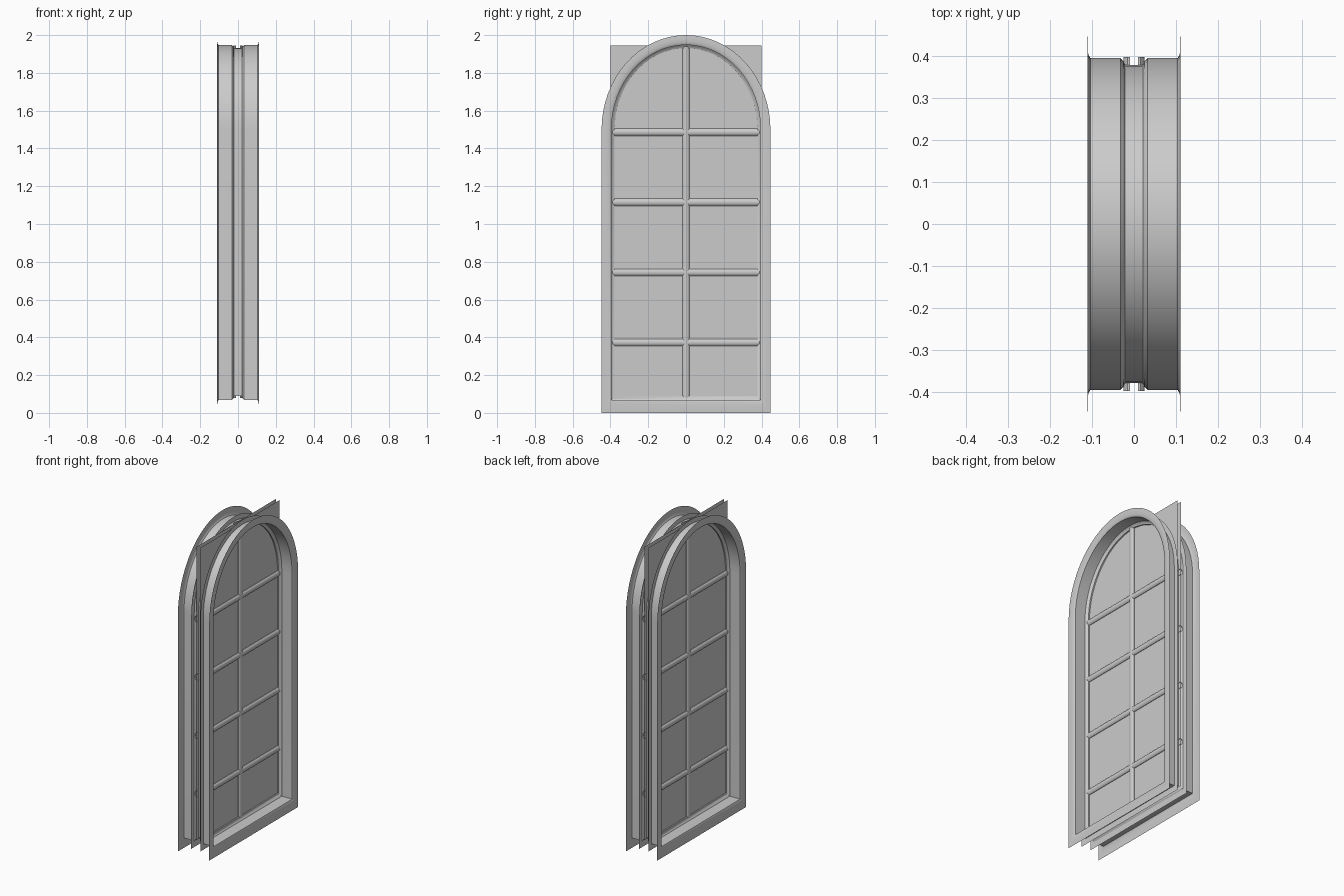
import bpy, bmesh, math

if "Cube" in bpy.data.objects:
    bpy.data.objects.remove(bpy.data.objects["Cube"])

HALF_W, SPRING, RISE = 0.447, 1.5, 0.5
SEG = 32


def finish(name, bm, smooth=True):
    bmesh.ops.recalc_face_normals(bm, faces=bm.faces)
    me = bpy.data.meshes.new(name)
    bm.to_mesh(me)
    bm.free()
    ob = bpy.data.objects.new(name, me)
    bpy.context.collection.objects.link(ob)
    if smooth:
        bpy.ops.object.select_all(action='DESELECT')
        ob.select_set(True)
        bpy.context.view_layer.objects.active = ob
        bpy.ops.object.shade_smooth_by_angle(angle=math.radians(35))
    return ob


def arch_loop(x, d):
    """Arched outline at depth x, inset by d from the outer edge."""
    w, h, z0 = HALF_W - d, RISE - d, 1.3 * d
    pts = [(x, -w, z0), (x, w, z0)]
    for i in range(SEG + 1):
        a = math.pi * i / SEG
        pts.append((x, w * math.cos(a), SPRING + h * math.sin(a)))
    return pts


def arch_sweep(name, profile):
    """Skin a (depth, inset) profile around the arched outline."""
    bm = bmesh.new()
    rings = [[bm.verts.new(p) for p in arch_loop(x, d)] for x, d in profile]
    for a, b in zip(rings, rings[1:]):
        n = len(a)
        for i in range(n):
            j = (i + 1) % n
            bm.faces.new((a[i], a[j], b[j], b[i]))
    return finish(name, bm)


def bar(name, start, end, vertical, side, centre=0.0):
    """Half-round glazing bar on one side of the glass, open at its ends."""
    prof = [(0.010, -0.019), (0.016, -0.019), (0.021, -0.014), (0.025, -0.007),
            (0.025, 0.007), (0.021, 0.014), (0.016, 0.019), (0.010, 0.019)]
    bm = bmesh.new()
    rings = []
    for t in (start, end):
        rings.append([bm.verts.new((side * x, centre + s, t) if vertical
                                   else (side * x, t, centre + s)) for x, s in prof])
    a, b = rings
    for i in range(len(prof) - 1):
        bm.faces.new((a[i], a[i + 1], b[i + 1], b[i]))
    return finish(name, bm)


# Casing: face trim, bead and reveal, mirrored front to back
casing = [(0.110, 0.0), (0.111, 0.018), (0.110, 0.036), (0.108, 0.045), (0.104, 0.052), (0.032, 0.052)]
# Sash: stepped inner frame between the two casings
sash = [(0.032, 0.052), (0.029, 0.056), (0.025, 0.059), (0.021, 0.069)]

for side, label in ((1, "outer"), (-1, "inner")):
    arch_sweep(label + "_casing", [(side * x, d) for x, d in casing])
    # Thin fin behind each casing
    arch_sweep(label + "_fin", [(side * 0.032, 0.022), (side * 0.032, 0.052)])
    # Glazing bars
    bar(label + "_upright_bar", 0.08, 1.945, True, side)
    for i in range(4):
        bar(f"{label}_cross_bar_{i + 1}", -0.398, 0.398, False, side, 0.373 + 0.371 * i)
    # Rectangular glass pane
    bm = bmesh.new()
    x = side * 0.013
    bm.faces.new([bm.verts.new(p) for p in ((x, -0.4, 0.08), (x, 0.4, 0.08), (x, 0.4, 1.945), (x, -0.4, 1.945))])
    finish(label + "_glass", bm, False)

arch_sweep("sash_frame", sash + [(-x, d) for x, d in reversed(sash)])
